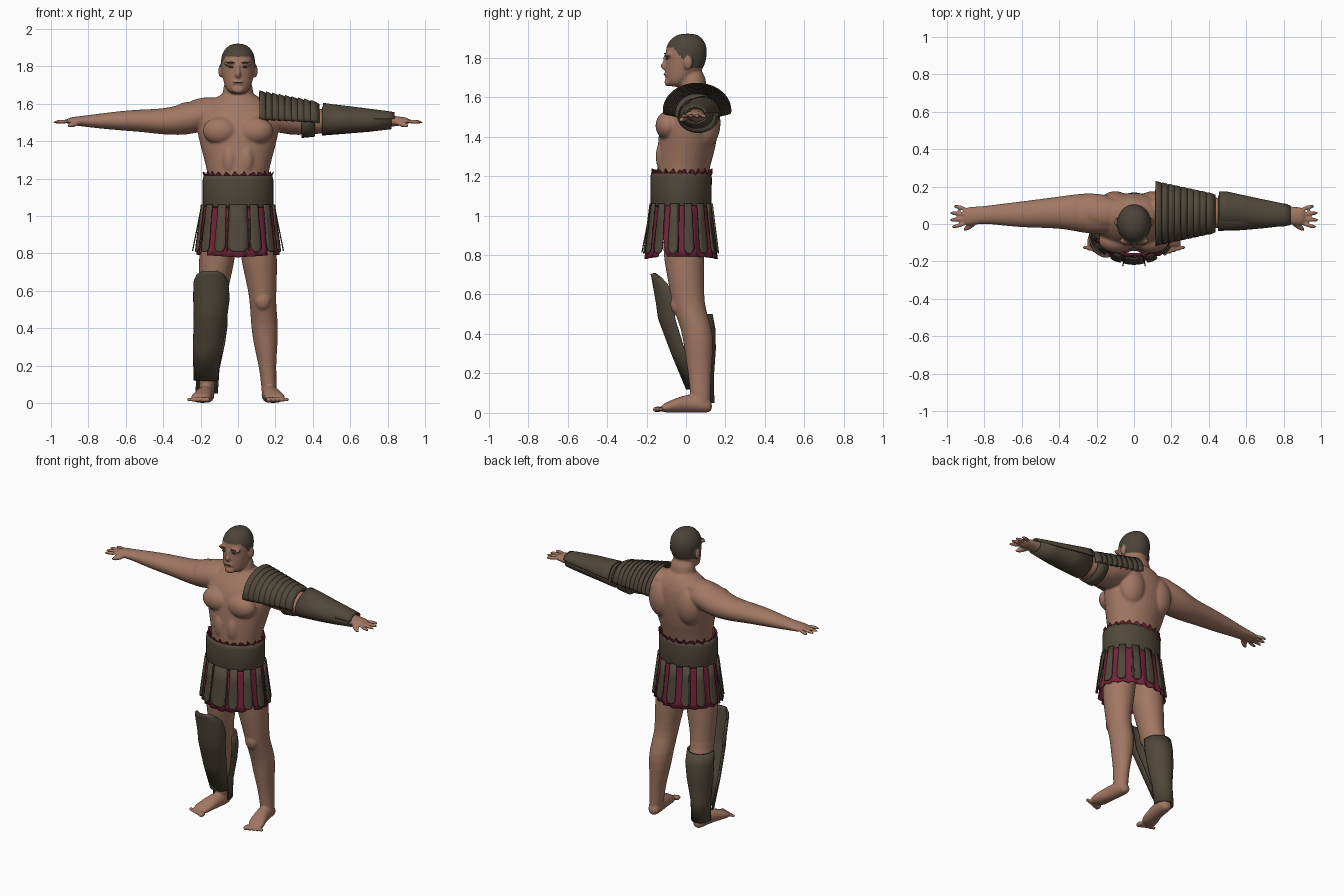
import bpy, bmesh, math
from mathutils import Vector, Matrix

if "Cube" in bpy.data.objects:
    bpy.data.objects.remove(bpy.data.objects["Cube"])


def material(name, color):
    mat = bpy.data.materials.new(name)
    mat.use_nodes = True
    mat.diffuse_color = (*color, 1)
    mat.node_tree.nodes["Principled BSDF"].inputs["Base Color"].default_value = (*color, 1)
    return mat


SKIN = material("skin", (0.36, 0.185, 0.125))
HAIR = material("dark hair", (0.075, 0.058, 0.042))
LEATHER = material("brown leather", (0.082, 0.064, 0.043))
WINE = material("wine cloth", (0.17, 0.018, 0.042))


def loft(bm, axis, rings, start=0, end=360, sides=20, mirror=1):
    """Skin elliptical rings (position, centre a, centre b, radius a, radius b)."""
    closed = end - start == 360
    count = sides if closed else sides + 1
    rows = []
    for pos, ca, cb, ra, rb in rings:
        row = []
        for i in range(count):
            ang = math.radians(start + (end - start) * i / sides)
            p = [ca + ra * math.cos(ang), cb + rb * math.sin(ang)]
            p.insert("xyz".index(axis), pos)
            row.append(bm.verts.new((p[0] * mirror, p[1], p[2])))
        rows.append(row)
    for low, high in zip(rows, rows[1:]):
        for i in range(sides):
            j = (i + 1) % count
            bm.faces.new((low[i], low[j], high[j], high[i]))
    return rows


def solid(bm, axis, rings, mirror=1, sides=20):
    rows = loft(bm, axis, rings, sides=sides, mirror=mirror)
    bm.faces.new(rows[0])
    bm.faces.new(rows[-1])


def blob(bm, centre, radii):
    bmesh.ops.create_uvsphere(bm, u_segments=16, v_segments=10, radius=1,
                              matrix=Matrix.Translation(centre) @ Matrix.Diagonal((*radii, 1)))


def finger(bm, base, tip, radius):
    base, tip = Vector(base), Vector(tip)
    way = tip - base
    turn = way.to_track_quat("Z", "Y").to_matrix().to_4x4()
    bmesh.ops.create_cone(bm, cap_ends=True, segments=10, radius1=radius * 1.1, radius2=radius,
                          depth=way.length, matrix=Matrix.Translation((base + tip) / 2) @ turn)


def make(name, bm, mat, thickness=0, smooth=True):
    bmesh.ops.recalc_face_normals(bm, faces=bm.faces)
    mesh = bpy.data.meshes.new(name)
    bm.to_mesh(mesh)
    bm.free()
    mesh.materials.append(mat)
    ob = bpy.data.objects.new(name, mesh)
    bpy.context.collection.objects.link(ob)
    if thickness:
        mod = ob.modifiers.new("thickness", "SOLIDIFY")
        mod.thickness, mod.offset = thickness, 0
    if smooth:
        mesh.polygons.foreach_set("use_smooth", [True] * len(mesh.polygons))
        mesh.update()
    return ob


def sheet(name, axis, rings, start, end, mat=LEATHER, thickness=0.01, sides=24):
    bm = bmesh.new()
    loft(bm, axis, rings, start, end, sides)
    return make(name, bm, mat, thickness)


# Body: overlapping volumes fused into one skin
bm = bmesh.new()
solid(bm, "z", [(.86, 0, -.01, .16, .11), (1.0, 0, -.01, .17, .12), (1.15, 0, -.015, .162, .125),
                (1.22, 0, -.018, .162, .132), (1.32, 0, 0, .187, .147), (1.42, 0, .012, .217, .152),
                (1.5, 0, .02, .225, .15), (1.57, 0, .035, .2, .13), (1.63, 0, .045, .12, .09),
                (1.66, 0, .04, .085, .07)])
solid(bm, "z", [(1.56, 0, .04, .1, .085), (1.65, 0, .035, .082, .07), (1.75, 0, .03, .076, .065)])
# Head
solid(bm, "z", [(1.65, 0, -.05, .04, .035), (1.68, 0, -.04, .066, .062), (1.72, 0, -.015, .08, .09),
                (1.77, 0, -.002, .088, .102), (1.82, 0, .002, .094, .107), (1.86, 0, .002, .09, .104),
                (1.9, 0, .005, .068, .08), (1.923, 0, .008, .03, .04)])
blob(bm, (0, -.105, 1.758), (.016, .024, .022))
blob(bm, (0, -.1, 1.785), (.012, .018, .035))
blob(bm, (0, -.092, 1.675), (.034, .018, .022))
blob(bm, (0, -.1, 1.715), (.03, .012, .014))
for s in (1, -1):
    blob(bm, (s * .04, -.09, 1.815), (.04, .02, .013))
    blob(bm, (s * .092, .01, 1.775), (.014, .024, .036))
    # Chest, back and shoulder muscles
    blob(bm, (s * .092, -.09, 1.455), (.1, .067, .075))
    blob(bm, (s * .1, .1, 1.47), (.095, .078, .13))
    blob(bm, (s * .045, -.11, 1.3), (.045, .045, .09))
    blob(bm, (s * .27, .058, 1.525), (.09, .108, .085))
    blob(bm, (s * .15, .06, 1.585), (.13, .08, .05))
    # Arm
    solid(bm, "x", [(.08, .05, 1.55, .1, .08), (.2, .055, 1.54, .11, .09), (.27, .058, 1.52, .108, .088),
                    (.35, .062, 1.508, .093, .076), (.42, .06, 1.505, .085, .069),
                    (.48, .058, 1.508, .08, .063), (.58, .052, 1.51, .072, .057),
                    (.7, .05, 1.508, .06, .045), (.8, .05, 1.507, .046, .033),
                    (.86, .043, 1.507, .05, .025), (.92, .04, 1.507, .052, .019)], s)
    for i in range(4):
        reach = (.975, .998, 1.0, .985)[i]
        finger(bm, (s * .89, .078 - .025 * i, 1.508), (s * reach, .1 - .04 * i, 1.5), .0125)
    finger(bm, (s * .84, .01, 1.5), (s * .92, -.038, 1.478), .0155)
    # Leg
    solid(bm, "z", [(.02, .168, .08, .042, .045), (.1, .166, .072, .042, .054), (.2, .157, .07, .046, .058),
                    (.32, .147, .064, .066, .074), (.42, .142, .058, .074, .08), (.52, .134, .018, .07, .082),
                    (.6, .13, .006, .076, .086), (.7, .12, -.002, .09, .096), (.8, .11, -.012, .1, .105),
                    (.94, .1, -.01, .098, .112)], s)
    blob(bm, (s * .133, -.045, .55), (.045, .035, .055))
    # Foot and toes
    solid(bm, "y", [(.135, .165, .032, .028, .03), (.09, .165, .042, .044, .042), (.01, .175, .05, .044, .05),
                    (-.06, .192, .035, .053, .035), (-.13, .207, .022, .058, .022)], s)
    for i in range(5):
        finger(bm, (s * (.162 + .023 * i), -.115, .02),
               (s * (.166 + .026 * i), -.175 + .01 * i, .016), .017 - .001 * i)
body = make("body", bm, SKIN)
body.modifiers.new("round", "SUBSURF").levels = 1
fuse = body.modifiers.new("fuse", "REMESH")
fuse.mode, fuse.voxel_size = "VOXEL", .007
relax = body.modifiers.new("relax", "SMOOTH")
relax.factor, relax.iterations = .5, 4
bpy.context.view_layer.update()
fused = bpy.data.meshes.new_from_object(body.evaluated_get(bpy.context.evaluated_depsgraph_get()))
body.modifiers.clear()
body.data = fused
fused.materials.clear()
fused.materials.append(SKIN)
fused.materials.append(HAIR)
# Hair: scalp faces above a hairline that drops behind the ears
for face in fused.polygons:
    c = face.center
    drop = min(max((c.y + .065) / .09, 0), 1)
    face.material_index = int(c.z > 1.85 - .105 * drop and abs(c.x) < .0955)
    face.use_smooth = True

# Brows, eyes and mouth
for name, x, y, z, radii in (("brow", .04, -.105, 1.82, (.024, .006, .005)),
                             ("eye", .038, -.097, 1.795, (.013, .006, .005)),
                             ("mouth", 0, -.109, 1.714, (.025, .004, .0025))):
    bm = bmesh.new()
    for s in (1, -1) if x else (1,):
        blob(bm, (s * x, y, z), radii)
    make(name, bm, HAIR)


# Kilt: one flared surface shared by cloth and straps
def kilt_point(ang, t, out=0, z=None):
    flare = .037 * t + out
    return Vector(((.182 + flare) * math.sin(ang), -.025 - (.143 + flare) * math.cos(ang),
                   1.06 - .29 * t if z is None else z))


bm = bmesh.new()
rows, steps = [], 120
for k in range(steps):
    ang = math.tau * k / steps
    slit = max(0, 1 - abs(abs(math.remainder(ang, math.tau)) - .98) / .14)
    hem = .97 - .05 * abs(math.sin(ang)) - .5 * slit
    rows.append([bm.verts.new(kilt_point(ang, hem * j / 8, .007 * j / 8 * math.sin(ang * 20)))
                 for j in range(9)])
for k in range(steps):
    a, b = rows[k], rows[(k + 1) % steps]
    for j in range(8):
        bm.faces.new((a[j], b[j], b[j + 1], a[j + 1]))
make("kilt_cloth", bm, WINE, .004)

bm = bmesh.new()
STRAPS = 14
for k in range(STRAPS):
    ang = math.tau * k / STRAPS
    half = .27 if k == 0 else .14
    rows = []
    for t, wide in ((0, .85), (.3, .9), (.6, 1), (.78, 1), (.84, .75), (.87, .3)):
        rows.append([bm.verts.new(kilt_point(ang + half * wide * u, t, .014)) for u in (-1, -.4, .4, 1)])
    for a, b in zip(rows, rows[1:]):
        for j in range(3):
            bm.faces.new((a[j], a[j + 1], b[j + 1], b[j]))
make("kilt_straps", bm, LEATHER, .008)

bm = bmesh.new()
for ang in (.25, 1.5, 2.6):
    for s in (1, -1):
        finger(bm, kilt_point(s * ang, 0, .012), kilt_point(s * ang, .85, .03), .003)
make("kilt_cords", bm, LEATHER)

# Waist belt and ragged cloth edge above it
sheet("belt", "z", [(1.045, 0, -.025, .176, .142), (1.06, 0, -.025, .182, .147),
                    (1.19, 0, -.025, .182, .149), (1.215, 0, -.025, .177, .145)], 0, 360,
      thickness=.014, sides=48)
bm = bmesh.new()
rows = loft(bm, "z", [(1.19, 0, -.02, .166, .138), (1.225, 0, -.02, .182, .152)], sides=64)
for i, v in enumerate(rows[1]):
    v.co.z += .014 * math.sin(i * 2.3)
    v.co.x *= 1 + .05 * math.sin(i * 1.7)
make("waist_cloth", bm, WINE, .005, smooth=False)

# Right shin guard: front plate with knee cap, and calf plate
sheet("shin_guard", "z", [(.705, -.15, -.155, .035, .02), (.685, -.147, -.125, .07, .045),
                          (.65, -.145, -.09, .088, .074), (.56, -.142, -.06, .093, .088),
                          (.48, -.146, -.055, .086, .082), (.46, -.146, -.05, .086, .08),
                          (.3, -.162, 0, .074, .07), (.12, -.173, .06, .06, .055)], 180, 360)
sheet("calf_guard", "z", [(.5, -.144, .045, .08, .085), (.42, -.144, .055, .084, .09),
                          (.32, -.15, .06, .076, .086), (.18, -.16, .068, .056, .068),
                          (.05, -.168, .075, .055, .064)], -15, 195)

# Left forearm guard: sleeve, raised outer plate and arm strap
sheet("forearm_sleeve", "x", [(.45, .058, 1.508, .09, .073), (.58, .052, 1.51, .08, .065),
                              (.7, .05, 1.508, .067, .053), (.82, .05, 1.507, .052, .038)], 0, 360)
sheet("forearm_plate", "x", [(.455, .085, 1.52, .085, .08), (.5, .08, 1.52, .088, .073),
                             (.65, .06, 1.52, .075, .055), (.8, .048, 1.518, .056, .038),
                             (.835, .047, 1.52, .048, .03)], 0, 180)
sheet("arm_strap", "x", [(.34, .062, 1.506, .102, .084), (.41, .06, 1.505, .092, .076)], 0, 360)

# Left shoulder guard: overlapping curved lames
for i in range(9):
    x, across, rise = .115 + .034 * i, .17 - .0075 * i, .137 - .0045 * i
    mid = 1.532 - .002 * i
    sheet("shoulder_lame", "x", [(x, .056, mid, across, rise),
                                 (x + .022, .056, mid - .004, across * .97, rise * .96),
                                 (x + .046, .056, mid - .01, across * .88, rise * .88)], -6, 186, thickness=.008)

# Keep hard edges crisp on the armour
bpy.ops.object.select_all(action="DESELECT")
for ob in bpy.context.collection.objects:
    if ob.type == "MESH" and ob.data.materials[:1] == [LEATHER]:
        ob.select_set(True)
        bpy.context.view_layer.objects.active = ob
bpy.ops.object.shade_smooth_by_angle()
